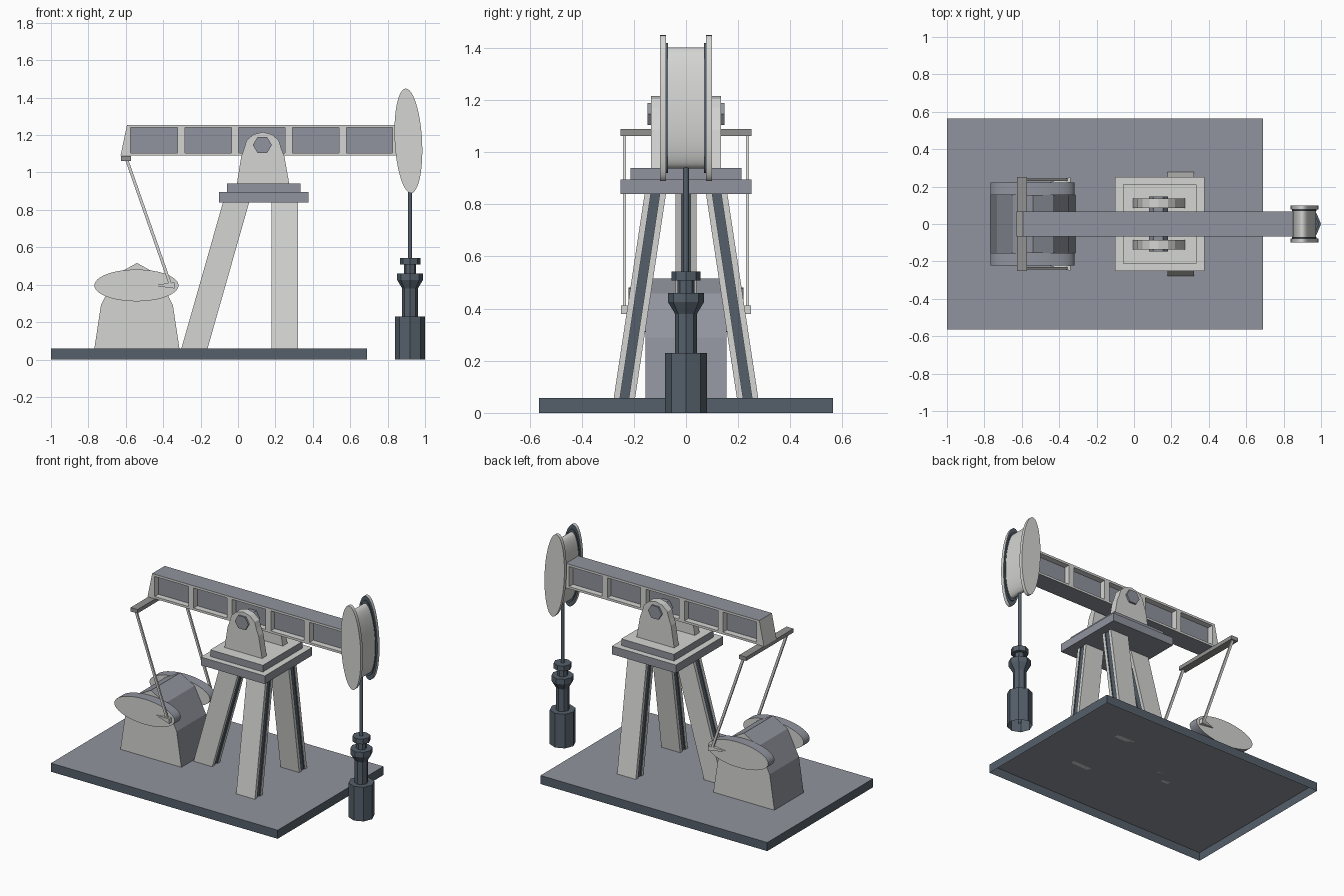
import bpy, bmesh, math
from mathutils import Vector

cube = bpy.data.objects.get("Cube")
if cube:
    bpy.data.objects.remove(cube)


def material(name, rgb):
    m = bpy.data.materials.new(name)
    m.use_nodes = True
    m.diffuse_color = (*rgb, 1)
    m.node_tree.nodes["Principled BSDF"].inputs["Base Color"].default_value = (*rgb, 1)
    return m


MATS = [material("light_grey", (0.66, 0.66, 0.65)),
        material("blue_grey", (0.28, 0.295, 0.34)),
        material("dark_slate", (0.09, 0.117, 0.145)),
        material("mid_grey", (0.29, 0.29, 0.285))]
LIGHT, BLUE, SLATE, MID = range(4)


def loft(name, rings, paint=LIGHT, smooth=False, open_start=False):
    """Skin rings of points; paint is a material index or a rule(normal, centre)."""
    bm = bmesh.new()
    vs = [[bm.verts.new(p) for p in ring] for ring in rings]
    n = len(rings[0])
    for a, b in zip(vs, vs[1:]):
        for i in range(n):
            j = (i + 1) % n
            bm.faces.new((a[i], a[j], b[j], b[i]))
    if not open_start:
        bm.faces.new(vs[0])
    bm.faces.new(vs[-1])
    bmesh.ops.recalc_face_normals(bm, faces=bm.faces)
    for f in bm.faces:
        f.material_index = paint(f.normal, f.calc_center_median()) if callable(paint) else paint
    me = bpy.data.meshes.new(name)
    bm.to_mesh(me)
    bm.free()
    for m in MATS:
        me.materials.append(m)
    ob = bpy.data.objects.new(name, me)
    bpy.context.collection.objects.link(ob)
    if smooth:
        bpy.ops.object.select_all(action='DESELECT')
        bpy.context.view_layer.objects.active = ob
        ob.select_set(True)
        bpy.ops.object.shade_smooth_by_angle(angle=math.radians(35))
    return ob


def prism(name, outline, y0, y1, paint=LIGHT, smooth=False):
    return loft(name, [[(x, y, z) for x, z in outline] for y in (y0, y1)], paint, smooth)


def box(name, x0, x1, y0, y1, z0, z1, paint=LIGHT, open_start=False):
    rings = [[(x0, y0, z), (x1, y0, z), (x1, y1, z), (x0, y1, z)] for z in (z0, z1)]
    return loft(name, rings, paint, open_start=open_start)


def ellipse(cx, cz, rx, rz, tilt=0, n=48):
    c, s = math.cos(tilt), math.sin(tilt)
    pts = [(rx * math.cos(2 * math.pi * i / n), rz * math.sin(2 * math.pi * i / n)) for i in range(n)]
    return [(cx + x * c - z * s, cz + x * s + z * c) for x, z in pts]


def lathe(name, cx, profile, n, paint, smooth=False):
    rings = [[(x, y, z) for x, y in ellipse(cx, 0, r, r, n=n)] for r, z in profile]
    return loft(name, rings, paint, smooth, open_start=True)


def sides_light(n, c):
    return LIGHT if abs(n.y) > 0.5 else BLUE


def top_light(n, c):
    return LIGHT if n.z > 0.5 else BLUE


# Ground slab, a shell that is open underneath
FLOOR = 0.058
box("base_slab", -1, 0.69, -0.563, 0.563, 0, FLOOR,
    lambda n, c: BLUE if abs(n.z) > 0.5 else SLATE, open_start=True)


# Tripod of legs with shallow dark grooves on their narrow sides
def leg(name, foot, head):
    w, g, h, t = 0.07, 0.063, 0.041, 0.017
    section = [(-w, -h), (w, -h), (w, -t), (g, -t), (g, t), (w, t),
               (w, h), (-w, h), (-w, t), (-g, t), (-g, -t), (-w, -t)]
    foot, head = Vector(foot), Vector(head)

    def paint(n, c):
        k = (c.z - foot.z) / (head.z - foot.z)
        d = c - foot.lerp(head, k)
        return SLATE if abs(d.y) < t + 0.002 and abs(n.z) < 0.9 else LIGHT
    loft(name, [[p + Vector((x, y, 0)) for x, y in section] for p in (foot, head)], paint)


for side, s in (("front", -1), ("back", 1)):
    leg(side + "_leg", (0.25, s * 0.236, FLOOR), (0.25, s * 0.117, 0.845))
leg("slanted_leg", (-0.233, 0, FLOOR), (-0.009, 0, 0.845))

# Stepped platform
box("lower_platform", -0.101, 0.376, -0.252, 0.252, 0.84, 0.895, top_light)
box("upper_platform", -0.058, 0.334, -0.212, 0.212, 0.895, 0.94, top_light)

# Pivot brackets and hexagonal pivot pin
arch = [(-0.006, 0.94), (0.274, 0.94), (0.248, 1.085)]
arch += [(0.132 + 0.1 * math.cos(math.pi * i / 6), 1.125 + 0.091 * math.sin(math.pi * i / 6)) for i in range(7)]
arch += [(0.017, 1.085)]
for side, s in (("front", -1), ("back", 1)):
    prism(side + "_bracket", arch, s * 0.085, s * 0.135)
prism("pivot_pin", ellipse(0.13, 1.147, 0.051, 0.049, n=6), -0.147, 0.147, BLUE)


# Walking beam: web, flanges and stiffener posts
def slant(z):
    return -0.628 + (z - 1.09) * 0.21


def beam_strip(name, z0, z1, half, x1, paint):
    prism(name, [(slant(z0), z0), (x1, z0), (x1, z1), (slant(z1), z1)], -half, half, paint)


def flange_paint(n, c):
    return BLUE if abs(n.z) > 0.5 and not 1.1 < c.z < 1.245 else LIGHT


BEAM = 0.067
box("beam_web", -0.59, 0.84, -0.027, 0.027, 1.1, 1.245, BLUE)
beam_strip("beam_bottom_flange", 1.09, 1.105, BEAM, 0.84, flange_paint)
beam_strip("beam_top_flange", 1.24, 1.255, BEAM, 0.84, flange_paint)
beam_strip("beam_tail_post", 1.105, 1.24, BEAM, -0.574, LIGHT)
for i in range(4):
    x = -0.304 + 0.288 * i
    box("beam_post_%d" % (i + 1), x - 0.02, x + 0.02, -BEAM, BEAM, 1.105, 1.24)
box("beam_head_post", 0.825, 0.85, -BEAM, BEAM, 1.09, 1.255, flange_paint)

# Head: drum between two tilted elliptical plates
TILT = 0.053
prism("head_drum", ellipse(0.911, 1.17, 0.062, 0.232, TILT), -0.07, 0.07, LIGHT, True)
for side, s in (("front", -1), ("back", 1)):
    prism(side + "_head_plate", ellipse(0.911, 1.169, 0.073, 0.28, TILT), s * 0.077, s * 0.1,
          lambda n, c, s=s: SLATE if n.y * s < -0.5 else LIGHT, True)
    prism(side + "_head_collar", ellipse(0.911, 1.17, 0.064, 0.25, TILT), s * 0.069, s * 0.078, SLATE, True)

# Polished rod and open-bottomed wellhead
lathe("polished_rod", 0.92, [(0.011, 0.02), (0.011, 1.0)], 12, SLATE, True)
lathe("wellhead", 0.92, [(0.08, 0), (0.08, 0.23), (0.042, 0.23), (0.042, 0.38), (0.069, 0.425), (0.069, 0.46),
                         (0.032, 0.46), (0.032, 0.508), (0.055, 0.508), (0.055, 0.543)], 8, SLATE)

# Gearbox housing
prism("gearbox", [(-0.768, FLOOR), (-0.733, 0.29), (-0.648, 0.457), (-0.54, 0.516),
                  (-0.433, 0.457), (-0.348, 0.29), (-0.313, FLOOR)], -0.156, 0.156, sides_light)

# Tail crossbar, crank weights, tapered crank pins and flat connecting rods
box("tail_crossbar", -0.625, -0.573, -0.252, 0.252, 1.062, 1.088, MID)
for side, s in (("front", -1), ("back", 1)):
    prism(side + "_crank_weight", ellipse(-0.543, 0.396, 0.225, 0.085), s * 0.155, s * 0.221, sides_light, True)
    loft(side + "_crank_pin", [[(x, s * y, z) for y, z in ((y0, 0.396 - h), (y1, 0.396 - h),
                                                          (y1, 0.396 + h), (y0, 0.396 + h))]
                               for x, y0, y1, h in ((-0.45, 0.215, 0.224, 0.002), (-0.34, 0.22, 0.25, 0.016))])
    prism(side + "_connecting_rod", [(-0.604, 1.07), (-0.366, 0.39), (-0.349, 0.39), (-0.587, 1.07)],
          s * 0.231, s * 0.242)
